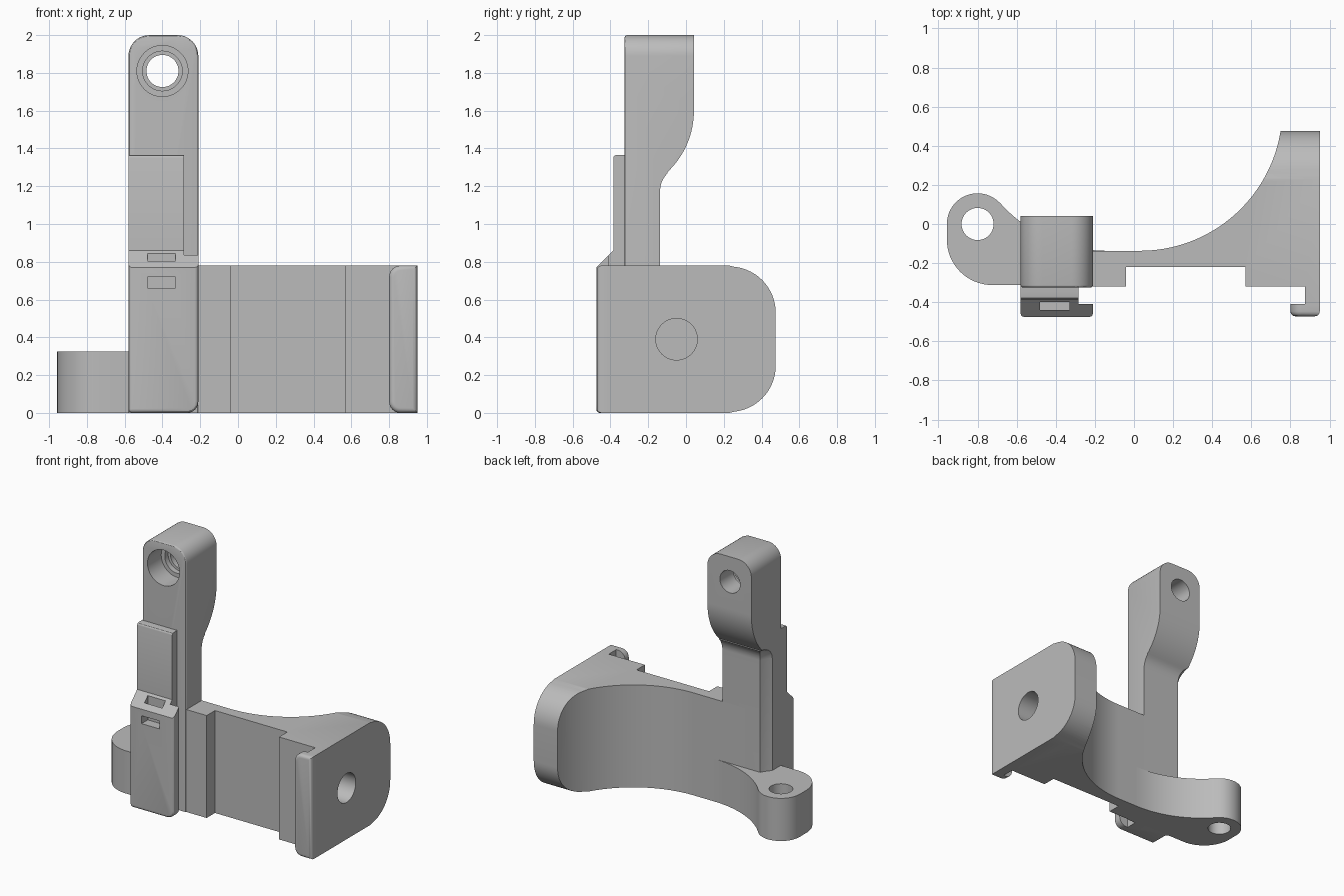
import bpy, bmesh, math
from mathutils import Vector

cube = bpy.data.objects.get("Cube")
if cube:
    bpy.data.objects.remove(cube, do_unlink=True)

grey = bpy.data.materials.new("plain_grey")
grey.use_nodes = True
COLOUR = (0.5, 0.5, 0.5, 1)
grey.diffuse_color = COLOUR
for node in grey.node_tree.nodes:
    if node.type == 'BSDF_PRINCIPLED':
        node.inputs["Base Color"].default_value = COLOUR


def arc(cx, cy, r, start, end, n=16):
    angles = [math.radians(start + (end - start) * i / n) for i in range(n + 1)]
    return [(cx + r * math.cos(a), cy + r * math.sin(a)) for a in angles]


def prism(name, points, axis, low, high, bevels=()):
    """Extrude a 2D outline along an axis; bevels are (rule, width, segments)."""
    place = {'x': lambda u, v, w: (w, u, v),
             'y': lambda u, v, w: (u, w, v),
             'z': lambda u, v, w: (u, v, w)}[axis]
    bm = bmesh.new()
    face = bm.faces.new([bm.verts.new(place(u, v, low)) for u, v in points])
    new = bmesh.ops.extrude_face_region(bm, geom=[face])["geom"]
    shift = Vector(place(0, 0, high - low))
    bmesh.ops.translate(bm, vec=shift,
                        verts=[g for g in new if isinstance(g, bmesh.types.BMVert)])
    bmesh.ops.recalc_face_normals(bm, faces=bm.faces)
    for rule, width, segments in bevels:
        edges = [e for e in bm.edges if rule(e.verts[0].co, e.verts[1].co)]
        bmesh.ops.bevel(bm, geom=edges, offset=width, segments=segments,
                        profile=0.5, affect='EDGES', clamp_overlap=True)
    mesh = bpy.data.meshes.new(name)
    bm.to_mesh(mesh)
    bm.free()
    mesh.materials.append(grey)
    obj = bpy.data.objects.new(name, mesh)
    bpy.context.scene.collection.objects.link(obj)
    return obj


def box(name, x, y, z, bevels=()):
    outline = [(x[0], y[0]), (x[1], y[0]), (x[1], y[1]), (x[0], y[1])]
    return prism(name, outline, 'z', z[0], z[1], bevels)


def combine(obj, cutter, operation='DIFFERENCE'):
    """Apply a boolean and delete the helper."""
    mod = obj.modifiers.new("cut", 'BOOLEAN')
    mod.operation, mod.solver, mod.object = operation, 'EXACT', cutter
    bpy.context.view_layer.update()
    graph = bpy.context.evaluated_depsgraph_get()
    mesh = bpy.data.meshes.new_from_object(obj.evaluated_get(graph))
    obj.modifiers.clear()
    obj.data = mesh
    bpy.data.objects.remove(cutter, do_unlink=True)


def drill(obj, axis, u, v, radius, low, high):
    combine(obj, prism("drill", arc(u, v, radius, 0, 360, 48)[:-1], axis, low, high))


def near(a, b):
    return abs(a - b) < 1e-4


def both(axis, value):
    i = "xyz".index(axis)
    return lambda p, q: near(p[i], value) and near(q[i], value)


def edge_at(**where):
    tests = [both(k, v) for k, v in where.items()]
    return lambda p, q: all(t(p, q) for t in tests)


LEFT, RIGHT, END = -0.58, -0.21, 0.95
FRONT, STEM, BACK = -0.325, -0.137, 0.042
CLIP, SLOT, TOP = -0.475, -0.41, 0.78

# Main body: recessed front, concave back, end flange and slot wall
body = prism("main_body", [(-0.4, -0.32), (-0.04, -0.32), (-0.04, -0.22), (0.57, -0.22),
                           (0.57, -0.32), (0.875, -0.32), (0.875, -0.42), (END, -0.42),
                           (END, 0.48)]
             + arc(0.03, 0.592, 0.729, -9, -90, 40) + [(-0.4, STEM)], 'z', 0, TOP)
side = [(-0.6, 0)] + arc(0.23, 0.25, 0.245, -90, 0) + arc(0.23, TOP - 0.25, 0.245, 0, 90)
side = [(u, 0 if near(v, 0.005) else TOP if near(v, TOP - 0.005) else v) for u, v in side]
combine(body, prism("rounder", side + [(-0.6, TOP)], 'x', -1.2, 1.2), 'INTERSECT')
drill(body, 'x', -0.05, 0.39, 0.11, 0.65, 1.1)

# Lip on the right-hand end that retains the sliding part
box("end_lip", (0.8, END), (-0.472, SLOT), (0, TOP),
    [(edge_at(x=0.8, z=0), 0.06, 6), (edge_at(x=0.8, z=TOP), 0.06, 6),
     (edge_at(y=-0.472), 0.025, 4)])

# Upright arm with a swept, thicker head
arm = prism("upright_arm", [(FRONT, 0), (STEM, 0)]
            + arc(STEM + 0.13, 1.175, 0.13, 180, 133, 8)
            + arc(BACK - 0.447, 1.6, 0.447, -47, 0, 16)
            + [(BACK, 2), (FRONT, 2)], 'x', LEFT, RIGHT,
            [(lambda p, q: near(p.z, 2) and near(q.z, 2) and near(p.x, q.x), 0.11, 10),
             (lambda p, q: both('y', FRONT)(p, q) and p.z + q.z > 0.1, 0.012, 3)])

# Stepped bore through the head
drill(arm, 'y', -0.4, 1.81, 0.085, -1, 1)
drill(arm, 'y', -0.4, 1.81, 0.105, -1, -0.12)
drill(arm, 'y', -0.4, 1.81, 0.135, -1, -0.16)

# Tool clearance scooped from the arm above the mounting lug
combine(arm, prism("clearance", arc(-0.8, 0, 0.304, 0, 360, 64)[:-1], 'z', 0.3, 1.3,
                   [(edge_at(z=1.3), 0.12, 6)]))

# Mounting lug with a vertical hole
lug = prism("mounting_lug", arc(-0.14, 0.592, 0.729, -90, -138, 24)
            + arc(-0.8, 0, 0.157, 45, 180, 24)
            + arc(-0.725, -0.08, 0.232, 180, 270)
            + [(-0.3, -0.312), (-0.14, -0.25)], 'z', 0, 0.325)
drill(lug, 'z', -0.8, 0, 0.082, -1, 1)

# Front clip: lower block, sloped shoulder and thin upper plate
clip = prism("front_clip", [(CLIP, 0), (CLIP, 0.77), (-0.385, 0.86), (-0.385, 1.365),
                            (-0.31, 1.365), (-0.31, 0)], 'x', LEFT, RIGHT,
             [(edge_at(x=RIGHT, z=0), 0.06, 6), (edge_at(x=LEFT, z=0), 0.02, 4),
              (edge_at(y=-0.385, z=1.365), 0.015, 3),
              (lambda p, q: both('y', CLIP)(p, q) and min(p.z, q.z) < 0.7, 0.018, 3)])
combine(clip, box("rail_slot", (-0.285, 0), (SLOT, -0.2), (-1, 2)))

# Tie channel entering the front and leaving through the shoulder
TIE = (-0.48, -0.33)
channel = box("tie_channel", TIE, (-0.44, -0.40), (0.66, 1))
combine(channel, box("tie_entry", TIE, (-0.6, -0.42), (0.66, 0.72)), 'UNION')
combine(clip, channel)

# Smooth curved faces, keep hard edges
bpy.ops.object.select_all(action='DESELECT')
for name in ("main_body", "end_lip", "upright_arm", "mounting_lug", "front_clip"):
    part = bpy.data.objects[name]
    part.select_set(True)
    bpy.context.view_layer.objects.active = part
bpy.ops.object.shade_smooth_by_angle(angle=math.radians(30))
